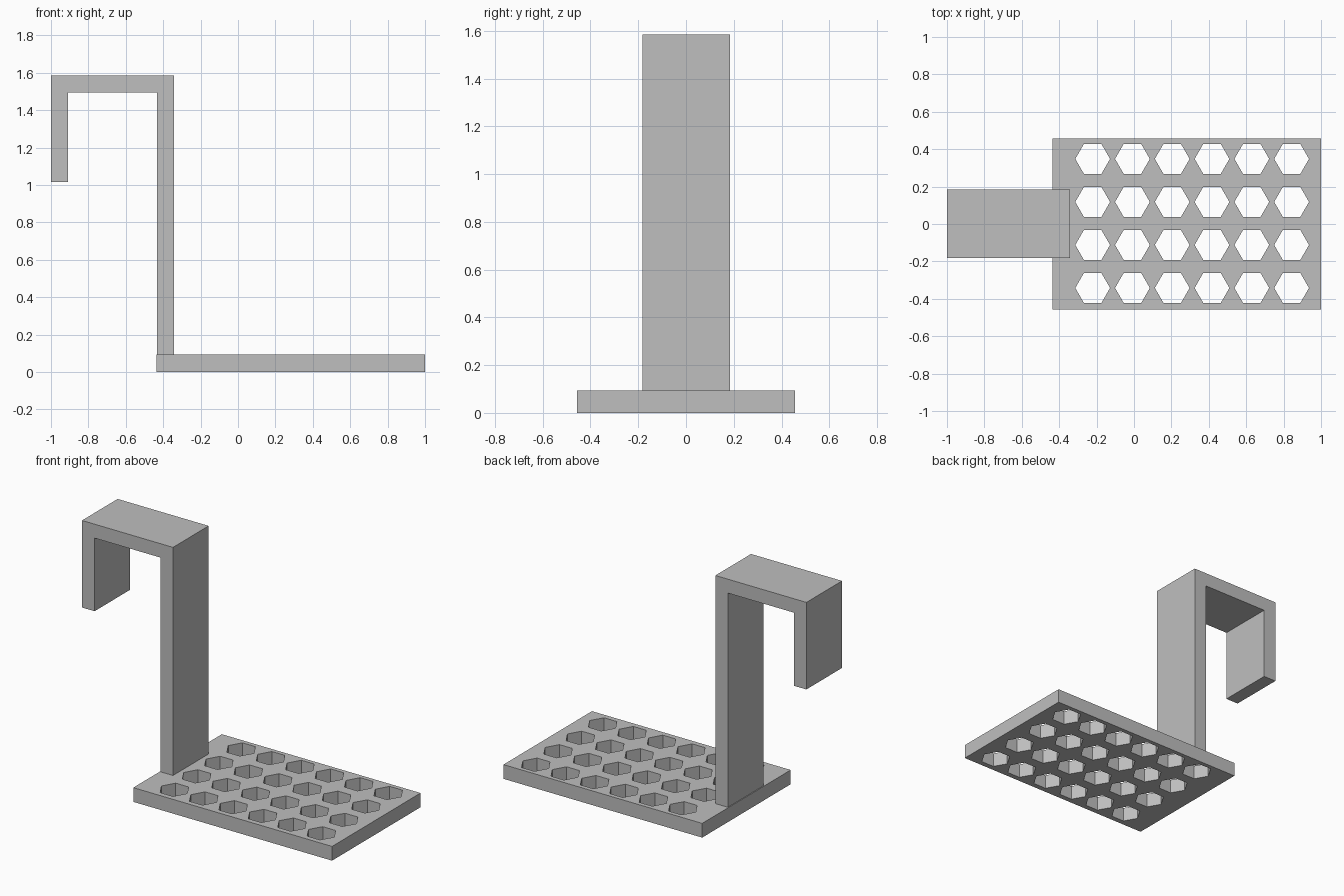
import bpy
import bmesh
from math import cos, sin, pi
from mathutils import Matrix

default = bpy.data.objects.get("Cube")
if default:
    bpy.data.objects.remove(default, do_unlink=True)

grey = bpy.data.materials.new("light_grey")
grey.use_nodes = True
colour = (0.52, 0.52, 0.52, 1)
grey.diffuse_color = colour
grey.node_tree.nodes["Principled BSDF"].inputs["Base Color"].default_value = colour


def extruded(name, loops, thickness, placement):
    """Flat outline with optional hole loops, extruded evenly to both sides."""
    curve = bpy.data.curves.new(name + "_outline", "CURVE")
    curve.dimensions = "2D"
    curve.fill_mode = "BOTH"
    curve.extrude = thickness / 2
    for points in loops:
        spline = curve.splines.new("POLY")
        spline.points.add(len(points) - 1)
        for point, (x, y) in zip(spline.points, points):
            point.co = (x, y, 0, 1)
        spline.use_cyclic_u = True
        spline.use_smooth = False
    helper = bpy.data.objects.new(name + "_helper", curve)
    bpy.context.scene.collection.objects.link(helper)
    graph = bpy.context.evaluated_depsgraph_get()
    mesh = bpy.data.meshes.new_from_object(helper.evaluated_get(graph))
    bpy.data.objects.remove(helper, do_unlink=True)

    # Weld the caps to the walls and place the part
    bm = bmesh.new()
    bm.from_mesh(mesh)
    bmesh.ops.remove_doubles(bm, verts=bm.verts, dist=0.0001)
    bmesh.ops.dissolve_limit(bm, angle_limit=0.01, verts=bm.verts, edges=bm.edges)
    bmesh.ops.recalc_face_normals(bm, faces=bm.faces)
    bm.transform(placement)
    for face in bm.faces:
        face.smooth = False
        face.material_index = 0
    bm.to_mesh(mesh)
    bm.free()
    mesh.materials.clear()
    mesh.materials.append(grey)
    mesh.name = name
    obj = bpy.data.objects.new(name, mesh)
    bpy.context.scene.collection.objects.link(obj)
    return obj


# Shelf plate with a grid of hexagonal drain holes
thick = 0.093
left, right, half = -0.437, 1.0, 0.457
loops = [[(left, -half), (right, -half), (right, half), (left, half)]]
for col in range(6):
    for row in range(4):
        cx, cy = -0.221 + 0.2127 * col, -0.342 + 0.23 * row
        loops.append([(cx + 0.093 * cos(k * pi / 3), cy + 0.093 * sin(k * pi / 3))
                      for k in range(6)])
extruded("shelf_plate", loops, thick, Matrix.Translation((0, 0, thick / 2)))

# Upright post bent over into a hanging hook
post_in, post_out, top, tip, bar = -0.432, -0.342, 1.584, 1.015, 0.091
hook = [(post_in, thick), (post_out, thick), (post_out, top), (-1, top),
        (-1, tip), (-1 + bar, tip), (-1 + bar, top - bar), (post_in, top - bar)]
extruded("hanging_hook", [hook], 0.368,
         Matrix.Translation((0, 0.001, 0)) @ Matrix.Rotation(pi / 2, 4, "X"))
